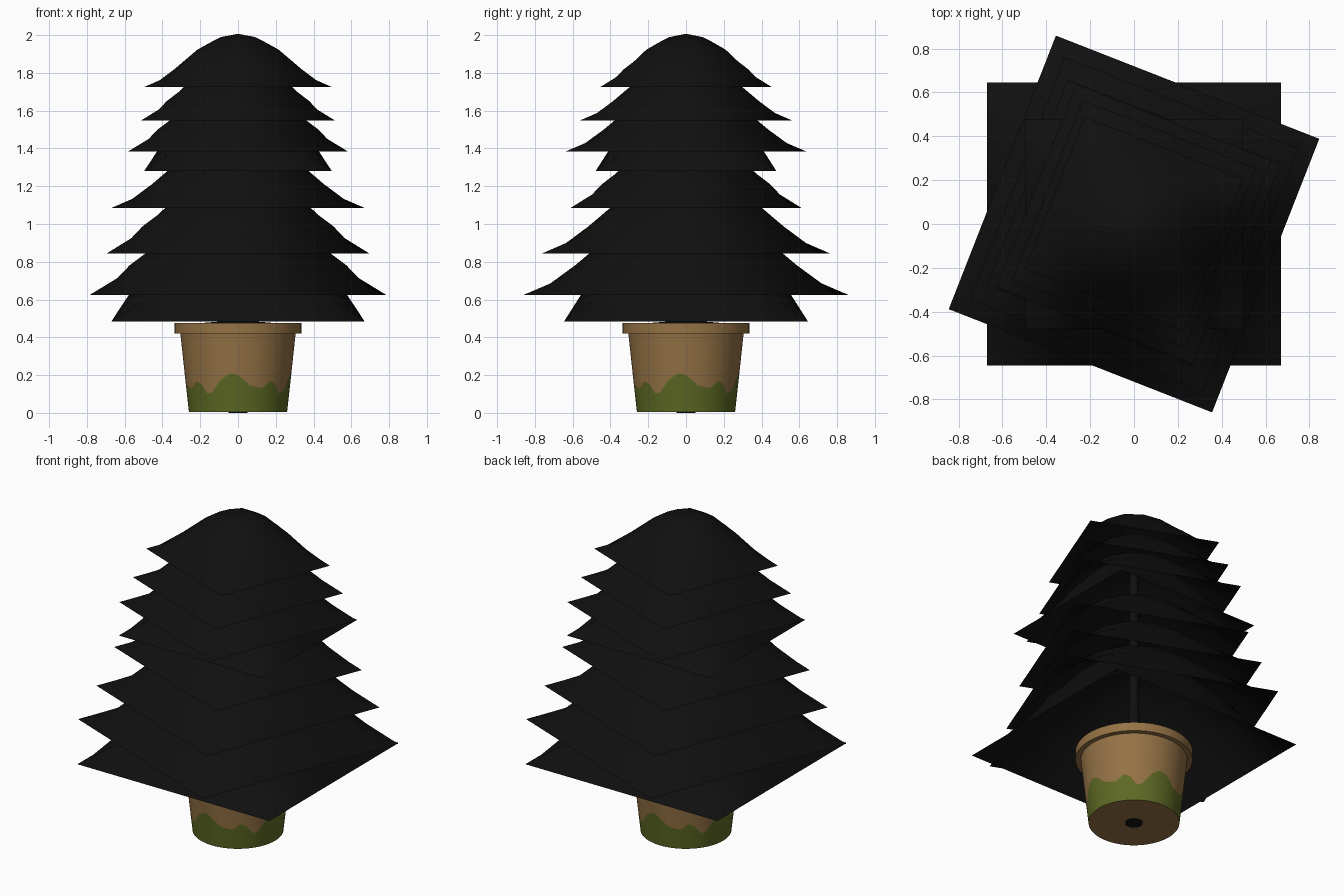
import bpy, bmesh, math
from mathutils import Matrix

if "Cube" in bpy.data.objects:
    bpy.data.objects.remove(bpy.data.objects["Cube"])


def material(name, rgb):
    m = bpy.data.materials.new(name)
    m.diffuse_color = (*rgb, 1)
    m.use_nodes = True
    m.node_tree.nodes["Principled BSDF"].inputs["Base Color"].default_value = m.diffuse_color
    return m


FOLIAGE = material("dark foliage", (0.005, 0.005, 0.005))
CLAY = material("tan clay", (0.30, 0.17, 0.06))
MOSS = material("moss green", (0.11, 0.14, 0.017))
SOIL = material("dark soil", (0.006, 0.006, 0.006))


def finish(bm, name, mats, smooth=None):
    me = bpy.data.meshes.new(name)
    bm.to_mesh(me)
    bm.free()
    for m in mats:
        me.materials.append(m)
    ob = bpy.data.objects.new(name, me)
    bpy.context.collection.objects.link(ob)
    if smooth:
        bpy.ops.object.select_all(action='DESELECT')
        ob.select_set(True)
        bpy.context.view_layer.objects.active = ob
        bpy.ops.object.shade_smooth_by_angle(angle=math.radians(smooth))
    return ob


# Square foliage sheets, bowed up in the middle
def sheet(name, z, scale, height, turn):
    bm = bmesh.new()
    bmesh.ops.create_grid(bm, x_segments=8, y_segments=8, size=1)
    rot = Matrix.Rotation(math.radians(turn), 3, 'Z')
    for v in bm.verts:
        u, w = v.co.x, v.co.y
        v.co = rot @ v.co
        v.co.z = 0
        base = rot @ Matrix.Diagonal((0.67 * scale, 0.645 * scale, 1)).to_3x3()
        v.co.xy = (base @ type(v.co)((u, w, 0))).xy
        v.co.z = z + height * (1 - u * u) * (1 - w * w)
    finish(bm, name, [FOLIAGE], 40)


# Four tiers, repeated smaller above: offset, scale, height, turn
TIERS = [(0.0, 1.0, 0.58, 0), (0.14, 1.0, 0.48, 68.6),
         (0.36, 0.885, 0.43, 68.6), (0.60, 0.78, 0.38, -21.4)]
for label, z0, k in (("lower", 0.485, 1.0), ("upper", 1.28, 0.742)):
    for i, (dz, s, h, turn) in enumerate(TIERS):
        sheet(f"{label}_foliage_{i + 1}", z0 + dz * k, s * k, h * k, turn)


# Ragged moss line, repeating each quarter turn (degrees, height)
LINE = [(-37, .10), (-30, .11), (-18, .18), (-8, .21), (0, .20), (5, .18),
        (13, .145), (28, .13), (38, .17), (46, .15), (53, .10)]


def moss_height(deg):
    d = (deg + 37) % 90 - 37
    for (a, p), (b, q) in zip(LINE, LINE[1:]):
        if a <= d <= b:
            return p + (q - p) * (d - a) / (b - a)


# Lathe: each profile point is radius, height (None = moss line)
def lathe(name, profile, mats, sides, mat_rule=lambda i: 0):
    bm = bmesh.new()
    rings = []
    for r, z in profile:
        ring = []
        for i in range(sides):
            a = 360 * i / sides
            zz, rr = z, r
            if z is None:
                zz = moss_height(a)
                rr = 0.26 + 0.045 * zz / 0.42
            t = math.radians(a - 90)
            ring.append(bm.verts.new((rr * math.cos(t), rr * math.sin(t), zz)))
        rings.append(ring)
    for k, (lo, hi) in enumerate(zip(rings, rings[1:])):
        for i in range(sides):
            j = (i + 1) % sides
            f = bm.faces.new((lo[i], lo[j], hi[j], hi[i]))
            f.material_index = mat_rule(k)
    bm.faces.new(rings[0][::-1])
    bm.faces.new(rings[-1])
    return finish(bm, name, mats, 35)


# Pot with rim, moss on the lowest band
lathe("pot", [(0.26, 0.005), (0.26, None), (0.305, 0.42), (0.335, 0.42),
              (0.335, 0.475), (0.295, 0.475), (0.29, 0.43)],
      [CLAY, MOSS], 120, lambda k: 1 if k == 0 else 0)
# Soil mound
lathe("soil", [(0.293, 0.44), (0.2, 0.475), (0.08, 0.485)], [SOIL], 32)
# Trunk
lathe("trunk", [(0.032, 0.44), (0.025, 1.75)], [FOLIAGE], 12)
# Small foot under the pot
lathe("pot_foot", [(0.05, 0.0), (0.05, 0.006)], [SOIL], 24)
